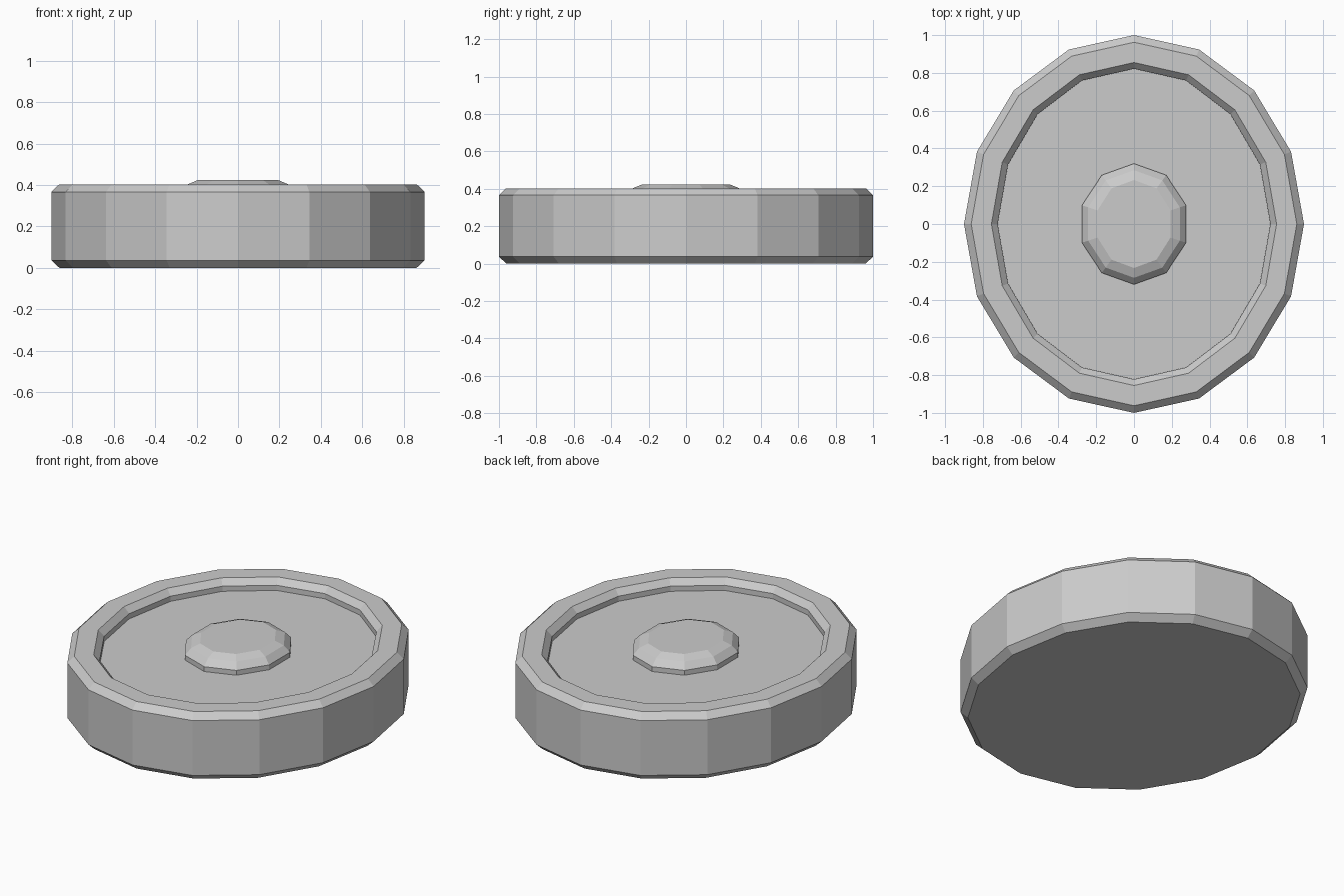
import bpy, bmesh
from math import sin, cos, pi

if "Cube" in bpy.data.objects:
    bpy.data.objects.remove(bpy.data.objects["Cube"])


def lathe(name, sides, rx, ry, profile):
    """Stack oval rings given as (inset, z) and cap both ends."""
    bm = bmesh.new()
    rings = []
    for inset, z in profile:
        rings.append([bm.verts.new(((rx - inset) * sin(2 * pi * i / sides),
                                    (ry - inset) * cos(2 * pi * i / sides), z))
                      for i in range(sides)])
    for a, b in zip(rings, rings[1:]):
        for i in range(sides):
            j = (i + 1) % sides
            bm.faces.new((a[i], a[j], b[j], b[i]))
    bm.faces.new(rings[0])
    bm.faces.new(rings[-1])
    bmesh.ops.recalc_face_normals(bm, faces=bm.faces)
    mesh = bpy.data.meshes.new(name)
    bm.to_mesh(mesh)
    bm.free()
    obj = bpy.data.objects.new(name, mesh)
    bpy.context.collection.objects.link(obj)
    return obj


FLOOR = 0.337

# Oval body: chamfered outside, raised rim, shallow recessed floor
lathe("dish_body", 16, 0.9, 1.0, [
    (0.04, 0.0), (0.0, 0.037), (0.0, 0.366), (0.038, 0.403),
    (0.145, 0.403), (0.178, 0.368), (0.178, FLOOR)])

# Raised central button with a gently domed top
lathe("centre_button", 10, 0.29, 0.32, [
    (0.0, FLOOR - 0.01), (0.0, 0.366), (0.035, 0.403), (0.087, 0.424)])
